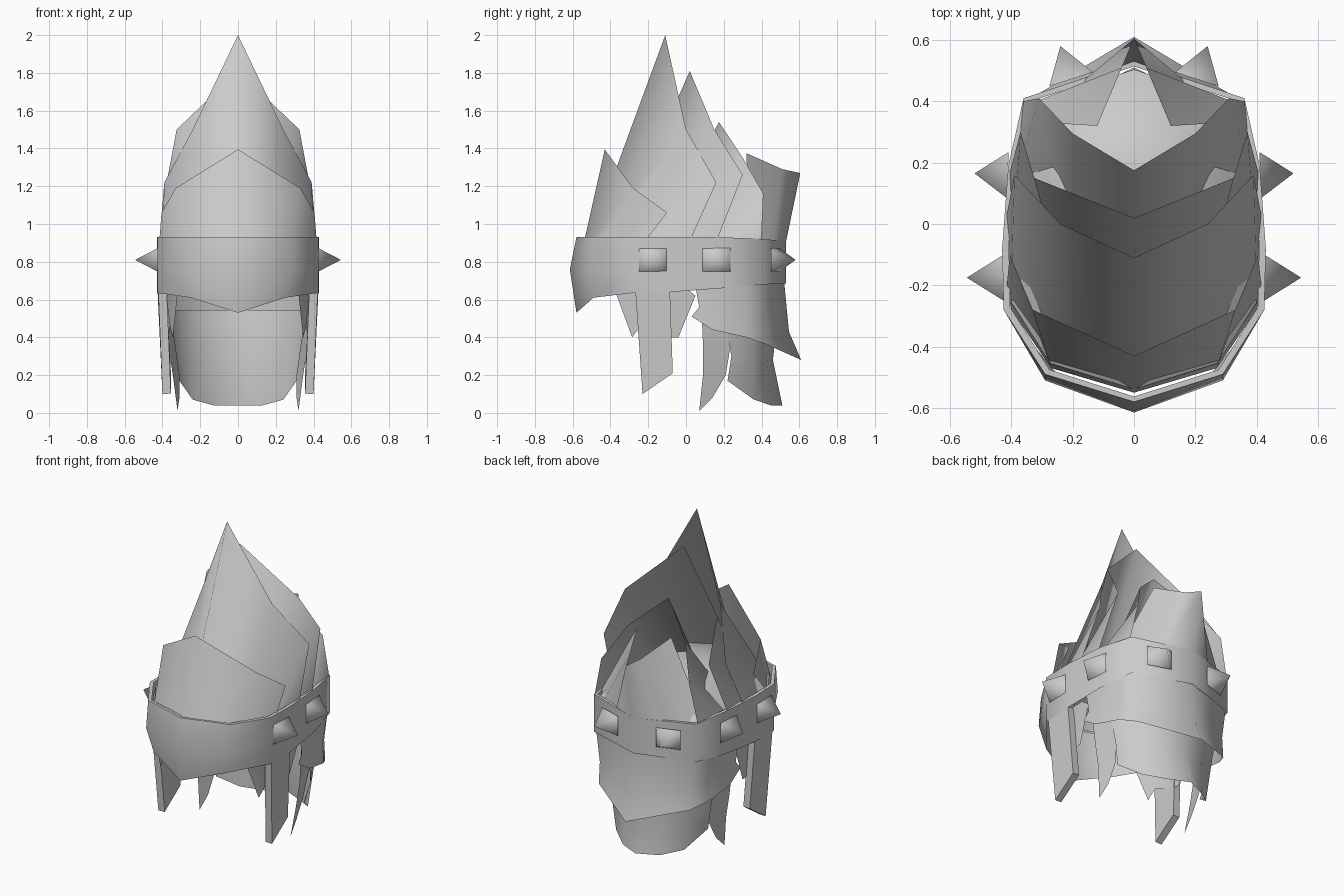
import bpy, bmesh, math
from mathutils import Vector

cube = bpy.data.objects.get("Cube")
if cube:
    bpy.data.objects.remove(cube, do_unlink=True)

steel = bpy.data.materials.new("plain grey steel")
steel.use_nodes = True
GREY = (0.6, 0.6, 0.6, 1.0)
steel.diffuse_color = GREY
steel.node_tree.nodes["Principled BSDF"].inputs["Base Color"].default_value = GREY


def finish(name, bm, angle=80, thickness=0.0):
    """Turn half a part into an object, mirrored across x."""
    mesh = bpy.data.meshes.new(name)
    bm.to_mesh(mesh)
    bm.free()
    mesh.materials.append(steel)
    part = bpy.data.objects.new(name, mesh)
    bpy.context.collection.objects.link(part)
    if thickness:
        solid = part.modifiers.new("thickness", "SOLIDIFY")
        solid.thickness = thickness
        solid.offset = -1
    else:
        bpy.ops.object.select_all(action="DESELECT")
        bpy.context.view_layer.objects.active = part
        part.select_set(True)
        bpy.ops.object.shade_smooth_by_angle(angle=math.radians(angle))
    mirror = part.modifiers.new("mirror", "MIRROR")
    mirror.use_clip = True
    mirror.merge_threshold = 0.002
    return part


def sheet(name, *rows, **options):
    """Skin a sheet between rows of points, listed from bottom to top."""
    bm = bmesh.new()
    grid = [[bm.verts.new(point) for point in row] for row in rows]
    for low, high in zip(grid, grid[1:]):
        for i in range(len(low) - 1):
            bm.faces.new((low[i], low[i + 1], high[i + 1], high[i]))
    bmesh.ops.remove_doubles(bm, verts=bm.verts, dist=0.001)
    return finish(name, bm, **options)


# Head band with its pointed visor, half a ring from front to back
ring = [(0, -.58), (.29, -.49), (.425, -.28), (.43, -.08), (.41, .19), (.36, .41), (0, .53)]
lower_edge = [.53, .61, .635, .64, .66, .68, .685]
upper_edge = [.93, .93, .93, .93, .93, .92, .91]
bulge = [.035, .02, 0, 0, 0, 0, 0]
tuck = [0, .04, 0, 0, 0, 0, 0]
rim = [(x * .95, y * .97, z) for (x, y), z in zip(ring, upper_edge)]
sheet("head_band",
      [(x - t, y, z) for (x, y), z, t in zip(ring, lower_edge, tuck)],
      [(x, y - b, .76) for (x, y), b in zip(ring, bulge)],
      [(x, y, z) for (x, y), z in zip(ring, upper_edge)])
sheet("band_rim", [(x, y, z) for (x, y), z in zip(ring, upper_edge)], rim)


# Low skull cap closing the helmet under the crest
def cap_row(scale, height):
    return [(x * scale, (y - .1) * scale + .1, height) for x, y in ring]


sheet("skull_cap", cap_row(.94, .9), cap_row(.6, 1.06), cap_row(.3, 1.11), cap_row(0, 1.12))


# Overlapping crest plates, each rising from the band to a leaning peak
def crest_plate(name, front, side, edge, shoulder=.27):
    last_x, last_y, last_z = edge[-1]
    base = [(0, front, .86), (shoulder, front + .08, .86), (.4, side, .86), (last_x, last_y, .86)]
    return sheet(name, base, edge)


crest_plate("brow_plate", -.55, -.28,
            [(0, -.43, 1.395), (.33, -.28, 1.19), (.405, -.1, 1.06), (.415, -.2, .93)])
crest_plate("peak_plate", -.53, -.2,
            [(0, -.11, 2), (.24, 0, 1.5), (.39, .16, 1.22), (.415, .03, .93)])
crest_plate("second_peak_plate", -.4, -.1,
            [(0, .02, 1.81), (.325, .15, 1.5), (.37, .3, 1.26), (.405, .17, .93)], shoulder=.2)
crest_plate("third_peak_plate", -.2, .1,
            [(0, .175, 1.54), (.2, .295, 1.36), (.31, .41, 1.16), (.36, .4, .93)], shoulder=.2)

# Rear crest with two horns and a centre tip
sheet("rear_crest",
      [(.36, .335, .86), (.32, .4, .86), (.18, .455, .86), (0, .52, .86)],
      [(.355, .335, .93), (.12, .32, 1.375), (.04, .51, 1.29), (0, .605, 1.27)])

# Flared neck guard and the neck plate beneath it
sheet("neck_guard",
      [(.405, .03, .51), (.405, .14, .44), (.38, .32, .4), (.32, .42, .365), (0, .61, .28)],
      [(.4, .07, .56), (.4, .16, .54), (.37, .32, .52), (.32, .41, .5), (0, .545, .43)],
      [(.4, .05, .67), (.4, .2, .67), (.38, .32, .68), (.345, .41, .69), (0, .52, .69)])
sheet("neck_plate",
      [(.31, .22, .17), (.24, .36, .07), (.13, .45, .04), (0, .51, .04)],
      [(.34, .24, .3), (.28, .35, .28), (.15, .43, .28), (0, .46, .28)],
      [(.36, .2, .545), (.31, .37, .545), (.17, .45, .545), (0, .49, .545)])

# Side pieces hanging below the band
sheet("cheek_strip",
      [(.4, -.23, .1), (.4, -.07, .21)],
      [(.422, -.268, .645), (.426, -.085, .65)], thickness=.045)
sheet("inner_cheek_plate",
      [(.345, -.285, .4), (.36, -.24, .46), (.37, -.08, .4), (.37, -.04, .4)],
      [(.32, -.37, .63), (.385, -.22, .66), (.39, 0, .66), (.385, .05, .62)])
sheet("side_lock",
      [(.32, .07, .01), (.31, .14, .08)],
      [(.345, .09, .2), (.31, .21, .2)],
      [(.37, .09, .36), (.335, .24, .38)],
      [(.39, .08, .6), (.375, .2, .6)])


# Pyramid studs around the band
def stud(name, base, tip, half_width=.075, half_height=.062):
    base, tip = Vector(base), Vector(tip)
    across = (tip - base).cross(Vector((0, 0, 1))).normalized() * half_width
    up = Vector((0, 0, half_height))
    bm = bmesh.new()
    corners = [bm.verts.new(base + across * i + up * j)
               for i, j in ((-1, -1), (1, -1), (1, 1), (-1, 1))]
    point = bm.verts.new(tip)
    for i, corner in enumerate(corners):
        bm.faces.new((corner, corners[(i + 1) % len(corners)], point))
    bmesh.ops.recalc_face_normals(bm, faces=bm.faces)
    return finish(name, bm, angle=120)


stud("front_stud", (.425, -.175, .81), (.545, -.175, .81))
stud("middle_stud", (.412, .16, .81), (.52, .165, .81))
stud("rear_stud", (.205, .472, .81), (.24, .58, .81))
